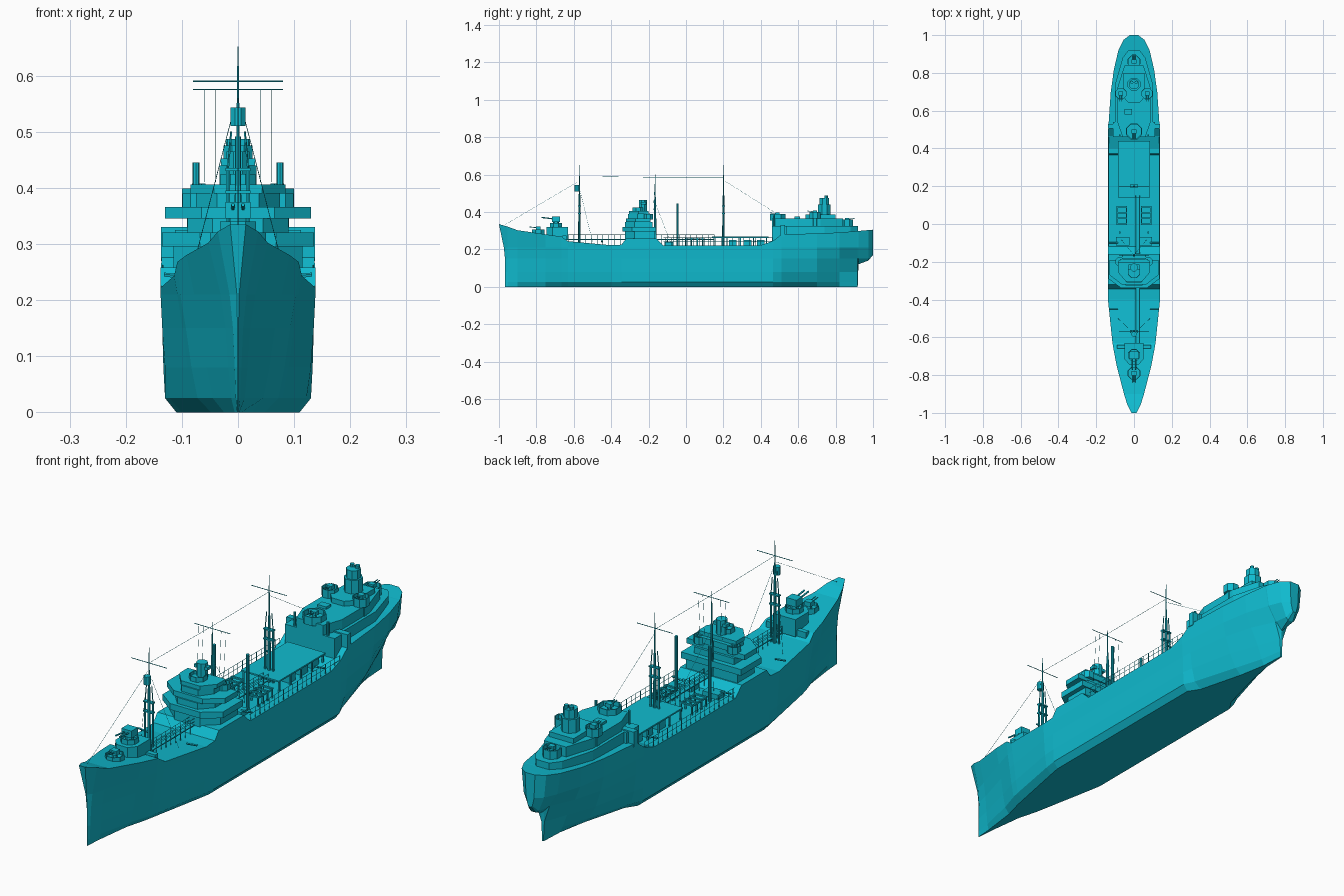
import bpy, bmesh
from math import pi, cos, sin
from mathutils import Vector

mat = bpy.data.materials.new("teal")
mat.diffuse_color = (0.005, 0.5, 0.63, 1)

def finish(bm, name):
    bmesh.ops.recalc_face_normals(bm, faces=bm.faces)
    me = bpy.data.meshes.new(name)
    bm.to_mesh(me)
    bm.free()
    me.materials.append(mat)
    ob = bpy.data.objects.new(name, me)
    bpy.context.collection.objects.link(ob)
    return ob

def prism(bm, pts, z0, z1):
    lo = [bm.verts.new((x, y, z0)) for x, y in pts]
    hi = [bm.verts.new((x, y, z1)) for x, y in pts]
    bm.faces.new(lo[::-1])
    bm.faces.new(hi)
    for i in range(len(pts)):
        j = (i + 1) % len(pts)
        bm.faces.new((lo[i], lo[j], hi[j], hi[i]))

def box(bm, x0, x1, y0, y1, z0, z1):
    prism(bm, [(x0, y0), (x1, y0), (x1, y1), (x0, y1)], z0, z1)

def ring(x, y, r, n=8):
    return [(x + r * cos((i + .5) * 2 * pi / n), y + r * sin((i + .5) * 2 * pi / n)) for i in range(n)]

def rod(bm, p, q, r, r2=None, n=5):
    p, q = Vector(p), Vector(q)
    d = q - p
    m = d.to_track_quat('Z', 'Y').to_matrix().to_4x4()
    m.translation = (p + q) / 2
    bmesh.ops.create_cone(bm, cap_ends=True, segments=n, radius1=r,
                          radius2=r if r2 is None else r2, depth=d.length, matrix=m)

def tub(bm, x, y, r, z0, zf, z1, n=8):
    # open-topped gun tub: floor at zf, wall up to z1
    loops = [[bm.verts.new((a, b, z)) for a, b in ring(x, y, rr, n)]
             for rr, z in ((r, z0), (r, z1), (r * .9, z1), (r * .9, zf))]
    for a, b in zip(loops, loops[1:]):
        for i in range(n):
            j = (i + 1) % n
            bm.faces.new((a[i], a[j], b[j], b[i]))
    bm.faces.new(loops[0][::-1])
    bm.faces.new(loops[3])

def gun(bm, x, y, z, s, d):
    # pedestal, shield and twin barrels; d = -1 points forward
    rod(bm, (x, y, z), (x, y, z + s * .6), s * .35, n=6)
    box(bm, x - s * .5, x + s * .5, y - s * .45, y + s * .45, z + s * .45, z + s * 1.1)
    for o in (-.2, .2):
        rod(bm, (x + o * s, y, z + s * .8), (x + o * s, y + d * s * 1.7, z + s), s * .08)

def chamfered(w, y0, y1, c=.05, k=.5):
    return [(w, y1), (w, y0 + c), (w * k, y0), (-w * k, y0), (-w, y0 + c), (-w, y1)]

# ---- hull: lofted stations (y, deck z, lowest z, half widths keel to deck)
LEVELS = (0, .025, .08, .15, .21)
MID = (.11, .13, .133, .135, .138, .138)
bow = [(-1.0, .335, 0, (.001, .001, .001, .001, .002, .014)),
       (-.955, .322, 0, (.002, .004, .006, .009, .015, .036)),
       (-.90, .302, 0, (.006, .012, .017, .022, .031, .053)),
       (-.75, .28, 0, (.025, .045, .056, .066, .078, .092)),
       (-.665, .268, 0, (.048, .072, .083, .093, .103, .108)),
       (-.63, .243, 0, (.055, .08, .09, .099, .108, .114)),
       (-.40, .222, 0, (.10, .122, .13, .135, .138, .138))]
mid = [(y, z, 0, MID) for y, z in ((-.345, .225), (-.32, .258), (-.16, .258), (-.12, .22),
                                   (.25, .22), (.40, .222), (.465, .245))]
stern = [(.51, .28, 0, (.08, .11, .124, .132, .135, .136)),
         (.70, .285, 0, (.03, .055, .085, .108, .12, .123)),
         (.82, .29, 0, (.008, .02, .04, .075, .1, .106)),
         (.918, .298, 0, (.003, .004, .007, .03, .068, .083)),
         (.922, .298, .12, (.003, .004, .006, .03, .068, .082)),
         (.975, .303, .14, (.012, .014, .016, .022, .046, .055)),
         (1.0, .305, .17, (.006, .007, .008, .01, .018, .022))]
bm = bmesh.new()
loops = []
for i, (y, deck, zmin, ws) in enumerate(bow + mid + stern):
    right, left = [], []
    for k, w in enumerate(ws):
        z = max(LEVELS[k], zmin + k * .002) if k < 5 else deck
        yy = -.968 if i == 0 and k < 4 else -.974 if i == 0 and k == 4 else y
        right.append(bm.verts.new((w, yy, z)))
        left.append(bm.verts.new((-w, yy, z)))
    loops.append(left[::-1] + right)
for a, b in zip(loops, loops[1:]):
    for i in range(12):
        j = (i + 1) % 12
        bm.faces.new((a[i], a[j], b[j], b[i]))
bm.faces.new(loops[0])
bm.faces.new(loops[-1][::-1])
finish(bm, "hull")

# ---- forecastle house and guns
bm = bmesh.new()
prism(bm, chamfered(.05, -.745, -.63, .03), .25, .32)
box(bm, -.09, .09, -.66, -.64, .24, .275)
finish(bm, "forecastle_house")
bm = bmesh.new()
tub(bm, 0, -.79, .036, .27, .292, .305)
gun(bm, 0, -.79, .292, .028, -1)
tub(bm, 0, -.695, .035, .315, .325, .34)
gun(bm, 0, -.695, .325, .045, -1)
finish(bm, "bow_guns")

# ---- bridge: alternating houses and overhanging decks
bm = bmesh.new()
for w, y0, y1, z0, z1 in ((.115, -.325, -.165, .25, .295), (.135, -.34, -.16, .295, .32),
                          (.09, -.325, -.18, .32, .345), (.13, -.32, -.19, .345, .366),
                          (.075, -.31, -.185, .366, .39), (.085, -.305, -.2, .39, .406)):
    prism(bm, chamfered(w, y0, y1), z0, z1)
for s in (-1, 1):
    tub(bm, s * .075, -.2, .026, .36, .375, .39)
    gun(bm, s * .075, -.2, .375, .016, -1)
finish(bm, "bridge")
bm = bmesh.new()
prism(bm, ring(0, -.23, .022), .40, .465)
tub(bm, 0, -.255, .034, .40, .412, .425)
box(bm, -.03, .03, -.24, -.215, .44, .452)
finish(bm, "bridge_director")

# ---- aft superstructure
bm = bmesh.new()
house = [(.1, .53), (.1, .74), (.06, .88), (.03, .92)]
prism(bm, house + [(-x, y) for x, y in house[::-1]], .27, .325)
prism(bm, [(.112, .46), (.112, .54), (-.112, .54), (-.112, .46)], .235, .325)
box(bm, -.137, .137, .505, .53, .27, .33)
house = [(.06, .46), (.088, .54), (.088, .72), (.05, .84)]
prism(bm, house + [(-x, y) for x, y in house[::-1]], .325, .365)
prism(bm, chamfered(.055, .64, .80, .03), .365, .385)
box(bm, -.05, -.01, .58, .61, .365, .375)
finish(bm, "aft_house")
bm = bmesh.new()
prism(bm, ring(0, .74, .036), .38, .44)
prism(bm, ring(0, .74, .028), .44, .475)
for x in (-.012, .012):
    rod(bm, (x, .75, .47), (x, .75, .487), .009, n=8)
finish(bm, "funnel")
bm = bmesh.new()
for x, y, r, z, d in ((0, .49, .045, .365, -1), (.07, .69, .032, .375, -1),
                      (-.07, .69, .032, .375, -1), (0, .86, .036, .335, 1)):
    prism(bm, ring(x, y, r * .7), .27, z)
    tub(bm, x, y, r, z - .01, z + .006, z + .024)
    gun(bm, x, y, z + .006, .024, d)
finish(bm, "aft_gun_tubs")

# ---- raised cargo platform, open frames and deck fittings
bm = bmesh.new()
box(bm, -.085, .085, .14, .44, .262, .268)
for y in (.15, .22, .29, .36, .43):
    for x in (-.08, 0, .08):
        box(bm, x - .003, x + .003, y - .003, y + .003, .21, .264)
for y in (.25, .33, .40):
    box(bm, -.07, .07, y - .02, y + .02, .215, .25)
finish(bm, "cargo_platform")
bm = bmesh.new()
for s in (-1, 1):
    for y in (0, .03, .06, .09):
        box(bm, s * .065 - .028, s * .065 + .028, y - .004, y + .004, .255, .261)
        for x in (.04, .09):
            box(bm, s * x - .003, s * x + .003, y - .003, y + .003, .215, .258)
    for x in (.04, .09):
        box(bm, s * x - .003, s * x + .003, 0, .09, .252, .258)
    box(bm, s * .06 - .035, s * .06 + .035, -.115, -.07, .215, .24)
    for y in (-.45, .37, -.1):
        rod(bm, (s * .085, y, .24), (s * .132, y, .245), .004)
finish(bm, "deck_frames")

# ---- catwalks and edge railings
bm = bmesh.new()
for y0, y1 in ((-.63, -.32), (-.16, .15)):
    box(bm, .008, .032, y0, y1, .25, .254)
    n = round((y1 - y0) / .031)
    for x in (.009, .031):
        for z in (.266, .279):
            rod(bm, (x, y0, z), (x, y1, z), .001, n=4)
        for i in range(n + 1):
            y = y0 + (y1 - y0) * i / n
            rod(bm, (x, y, .215), (x, y, .279), .0014, n=4)
finish(bm, "catwalks")
bm = bmesh.new()
for s in (-1, 1):
    for z in (.243, .262):
        rod(bm, (s * .134, -.12, z), (s * .134, .46, z), .001, n=4)
    for i in range(20):
        y = -.11 + i * .03
        rod(bm, (s * .134, y, .215), (s * .134, y, .262), .0014, n=4)
finish(bm, "edge_railings")

# ---- masts with yards, platforms and stowed booms
def mast(name, y, z0, zt, zy, booms):
    bm = bmesh.new()
    zm = z0 + (zt - z0) * .62
    rod(bm, (0, y, z0), (0, y, zm), .007, .005, 8)
    rod(bm, (0, y, zm), (0, y, zt), .0035, .001, 6)
    rod(bm, (-.08, y, zy), (.08, y, zy), .0014)
    if booms:
        for z in (.39, .43):
            box(bm, -.022, .022, y - .008, y + .008, z, z + .005)
        for s in (-1, 1):
            rod(bm, (s * .018, y, z0), (s * .018, y, .43), .004, n=6)
            rod(bm, (s * .018, y, .43), (s * .012, y, .50), .002)
    return bm
bm = mast("fore", -.57, .23, .652, .59, True)
prism(bm, ring(0, -.583, .014), .51, .543)
finish(bm, "fore_mast")
bm = mast("bridge", -.165, .25, .6, .575, False)
for x in (-.06, -.04, .04, .06):
    rod(bm, (x, -.165, .575), (x, -.175, .41), .0006, n=3)
finish(bm, "bridge_mast")
finish(mast("main", .2, .22, .652, .59, True), "main_mast")
bm = bmesh.new()
for s in (-1, 1):
    rod(bm, (s * .075, -.045, .215), (s * .075, -.045, .445), .006, n=8)
    rod(bm, (s * .075, .47, .23), (s * .075, .47, .38), .005, n=8)
finish(bm, "king_posts")

# ---- stays and aerial wires
bm = bmesh.new()
for p, q in (((0, -.97, .33), (0, -.58, .56)), ((0, -.57, .59), (0, -.165, .585)),
             ((0, -.165, .585), (0, .2, .585)), ((0, .2, .57), (0, .47, .40))):
    rod(bm, p, q, .0007, n=3)
for s in (-1, 1):
    rod(bm, (s * .01, -.57, .53), (s * .085, -.5, .24), .0007, n=3)
    rod(bm, (0, -.165, .45), (s * .07, -.08, .23), .0007, n=3)
finish(bm, "stay_wires")
